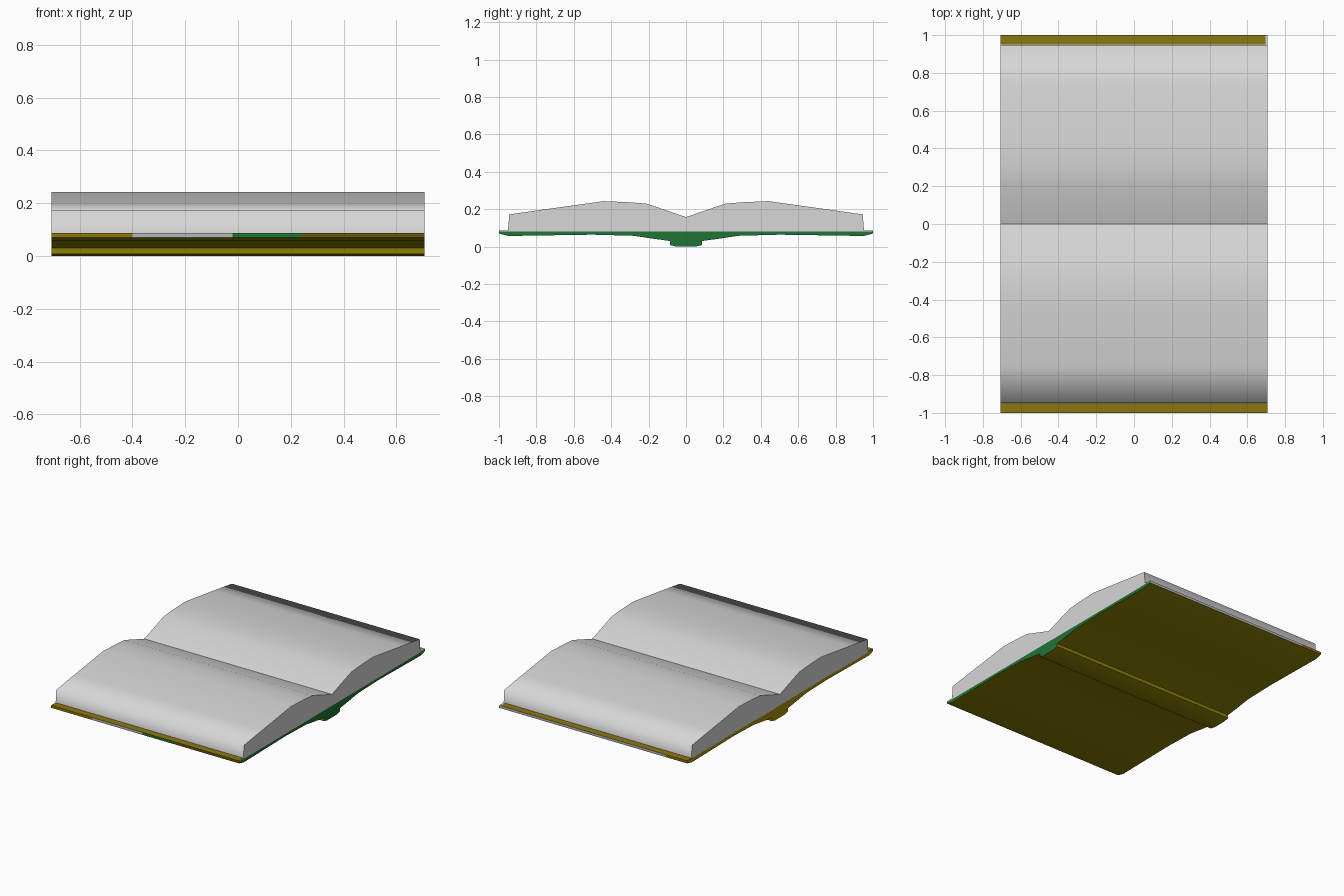
import bpy, bmesh

cube = bpy.data.objects.get("Cube")
if cube:
    bpy.data.objects.remove(cube, do_unlink=True)

HALF = 0.707  # half the height of the book, along x


def material(name, rgb):
    m = bpy.data.materials.new(name)
    m.use_nodes = True
    m.diffuse_color = (*rgb, 1)
    m.node_tree.nodes["Principled BSDF"].inputs["Base Color"].default_value = (*rgb, 1)
    return m


paper = material("paper grey", (0.68, 0.68, 0.68))
cover_mats = [
    material("olive cover", (0.27, 0.22, 0.001)),
    material("olive border", (0.26, 0.185, 0.004)),
    material("yellow end", (0.38, 0.29, 0.001)),
    material("green edge", (0.014, 0.175, 0.035)),
    material("brown edge", (0.14, 0.09, 0.003)),
    material("edge grey", (0.48, 0.48, 0.48)),
    paper,
]
OLIVE, BORDER, YELLOW, GREEN, BROWN, GREY, PAPER = range(7)


def extrude(name, profile, stations, mats, rule=None, sharp=None):
    """Sweep a closed (y, z) profile through x stations."""
    bm = bmesh.new()
    rings = [[bm.verts.new((x, y, z)) for y, z in profile] for x in stations]
    n = len(profile)
    for a, b in zip(rings, rings[1:]):
        for i in range(n):
            j = (i + 1) % n
            bm.faces.new((a[i], a[j], b[j], b[i]))
    caps = [bm.faces.new(rings[0]), bm.faces.new(rings[-1])]
    bmesh.ops.recalc_face_normals(bm, faces=bm.faces)
    for f in bm.faces:
        f.smooth = f not in caps
        if rule:
            f.material_index = rule(f.calc_center_median(), f.normal)
    # Keep the cut ends crisp, and any extra edges the part asks for
    for e in bm.edges:
        cut = any(f in caps for f in e.link_faces)
        if cut or sharp(e):
            e.smooth = False
    mesh = bpy.data.meshes.new(name)
    bm.to_mesh(mesh)
    bm.free()
    for m in mats:
        mesh.materials.append(m)
    ob = bpy.data.objects.new(name, mesh)
    bpy.context.collection.objects.link(ob)


def mirrored(half):
    return half + [(-y, z) for y, z in reversed(half)]


def hard_edge(e):
    return e.calc_face_angle(0) > 0.5


# Two page blocks meeting in the valley; outer corners shade softly
page = [(0, 0.08), (0, 0.158), (0.21, 0.23), (0.3, 0.237), (0.44, 0.243),
        (0.75, 0.2), (0.945, 0.172), (0.952, 0.08)]
for name, side in (("front_pages", -1), ("back_pages", 1)):
    extrude(name, [(side * y, z) for y, z in page], (-HALF, HALF), [paper],
            sharp=lambda e: all(abs(v.co.y) < 0.001 for v in e.verts)
            or all(v.co.z < 0.09 for v in e.verts))


# Colour of the long outer edges of the boards, in bands along x
def edge_colour(c):
    if c.y > 0:
        return BORDER if c.x < -0.55 else GREY
    if c.x < -0.4:
        return BORDER
    return GREY if c.x < -0.02 else GREEN if c.x < 0.24 else BROWN


def board_colour(c, n):
    if abs(n.x) > 0.9:
        return GREEN if n.x > 0 else YELLOW
    return edge_colour(c) if abs(n.y) > 0.9 and abs(c.y) > 0.9 else OLIVE


def lining_colour(c, n):
    if abs(n.x) > 0.9:
        return PAPER if n.x > 0 else YELLOW
    if abs(n.y) > 0.9:
        return edge_colour(c)
    return PAPER if c.x > 0.695 and c.y > 0.9 else BORDER


stations = (-HALF, -0.55, -0.4, -0.02, 0.24, 0.695, HALF)

# Cover with thin boards bowing down to the spine
under = [(1, 0.08), (1, 0.07), (0.95, 0.057), (0.5, 0.064), (0.28, 0.058),
         (0.18, 0.043), (0.085, 0.03), (0.085, 0.008), (0.05, 0)]
extrude("cover", mirrored(under), stations, cover_mats, board_colour, hard_edge)

# Thin lining whose borders show around the pages
lining = [(0.945, 0.087), (1, 0.087), (1, 0.08)]
extrude("cover_lining", mirrored(lining), stations, cover_mats, lining_colour, hard_edge)
